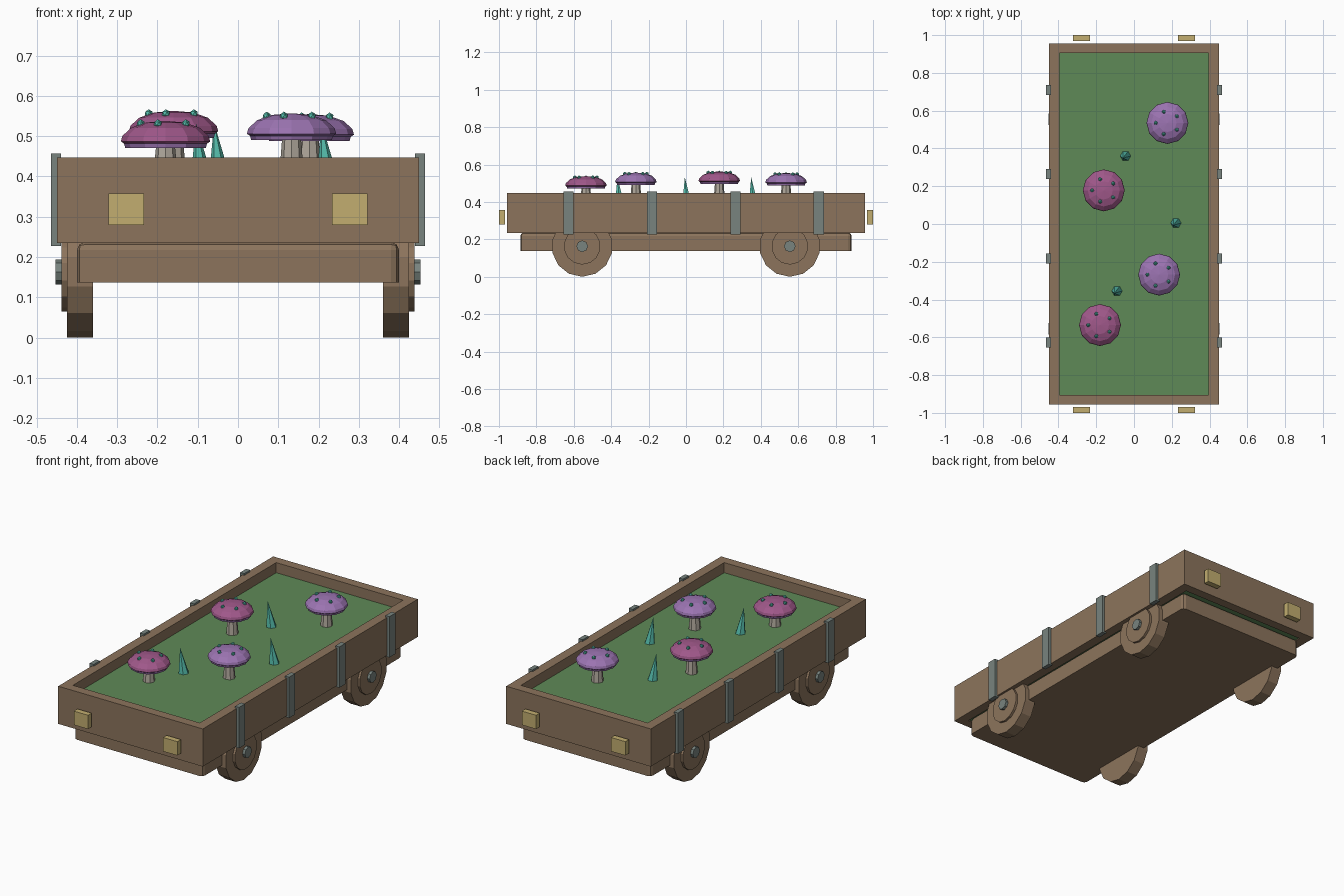
import bpy, bmesh, math
from mathutils import Matrix, Vector

if "Cube" in bpy.data.objects:
    bpy.data.objects.remove(bpy.data.objects["Cube"])


def material(name, hexcode):
    def lin(c):
        return c / 12.92 if c <= 0.04045 else ((c + 0.055) / 1.055) ** 2.4
    m = bpy.data.materials.new(name)
    rgb = [lin(int(hexcode[i:i + 2], 16) / 255) for i in (0, 2, 4)]
    m.diffuse_color = (*rgb, 1)
    m.use_nodes = True
    m.node_tree.nodes["Principled BSDF"].inputs["Base Color"].default_value = m.diffuse_color
    return m


WOOD = material("brown wood", "8c745c")
MOSS = material("moss green", "5f8a57")
IRON = material("grey iron", "78847f")
BRASS = material("pale brass", "c2ae70")
PINK = material("pink cap", "a0588a")
PURPLE = material("purple cap", "9c74b2")
STEM = material("pale stem", "b0a89c")
TEAL = material("teal glow", "55bdac")


def finish(bm, name, mat):
    bmesh.ops.recalc_face_normals(bm, faces=bm.faces)
    me = bpy.data.meshes.new(name)
    bm.to_mesh(me)
    bm.free()
    me.materials.append(mat)
    ob = bpy.data.objects.new(name, me)
    bpy.context.collection.objects.link(ob)
    return ob


def box_bm(lo, hi):
    bm = bmesh.new()
    bmesh.ops.create_cube(bm, size=1)
    lo, hi = Vector(lo), Vector(hi)
    for v in bm.verts:
        v.co = Vector([lo[i] + (v.co[i] + 0.5) * (hi[i] - lo[i]) for i in range(3)])
    return bm


def box(name, lo, hi, mat):
    return finish(box_bm(lo, hi), name, mat)


def lathe(name, profile, sides, mat, matrix):
    """Turn a (radius, height) profile around z; flat ends are capped."""
    bm = bmesh.new()
    rings = []
    for r, z in profile:
        n = sides if r > 0 else 1
        rings.append([bm.verts.new((r * math.cos(math.tau * i / n),
                                    r * math.sin(math.tau * i / n), z)) for i in range(n)])
    for a, b in zip(rings, rings[1:]):
        for i in range(sides):
            j = (i + 1) % sides
            quad = [a[i % len(a)], a[j % len(a)], b[j % len(b)], b[i % len(b)]]
            bm.faces.new(list(dict.fromkeys(quad)))
    for ring in (rings[0], rings[-1]):
        if len(ring) > 1:
            bm.faces.new(ring)
    bm.transform(matrix)
    return finish(bm, name, mat)


# tray: open rectangular frame, inner hole cut right through
bm = bmesh.new()
loops = []
for x, y in ((0.45, 0.956), (0.395, 0.904)):
    for z in (0.235, 0.447):
        loops.append([bm.verts.new((sx * x, sy * y, z))
                      for sx, sy in ((-1, -1), (1, -1), (1, 1), (-1, 1))])
for a, b in ((0, 1), (1, 3), (3, 2), (2, 0)):
    for i in range(4):
        j = (i + 1) % 4
        bm.faces.new((loops[a][i], loops[a][j], loops[b][j], loops[b][i]))
finish(bm, "tray_frame", WOOD)

# soil bed inside the frame
box("moss_bed", (-0.395, -0.904, 0.24), (0.395, 0.904, 0.39), MOSS)

# chassis with rounded corners, sharp along the bottom
bm = box_bm((-0.4, -0.886, 0.137), (0.4, 0.886, 0.237))
edges = [e for e in bm.edges if max(v.co.z for v in e.verts) > 0.2]
bmesh.ops.bevel(bm, geom=edges, offset=0.02, segments=2, profile=0.5, affect='EDGES')
finish(bm, "chassis", WOOD)

# wheels, rings and hubs
for side in (-1, 1):
    for y in (-0.555, 0.555):
        place = (Matrix.Translation((0, y, 0.163))
                 @ Matrix.Rotation(side * math.pi / 2, 4, 'Y'))
        if side < 0:
            place = place @ Matrix.Rotation(math.pi, 4, 'Z')
        lathe("wheel", [(0.163, 0.36), (0.163, 0.425)], 14, WOOD, place)
        lathe("wheel_ring", [(0.098, 0.42), (0.098, 0.438)], 14, WOOD, place)
        lathe("wheel_hub", [(0.031, 0.43), (0.031, 0.453)], 8, IRON, place)

# iron straps along both sides
for side in (-1, 1):
    for i in range(4):
        y = -0.628 + 0.446 * i
        xs = sorted((side * 0.44, side * 0.465))
        box("strap", (xs[0], y - 0.027, 0.227), (xs[1], y + 0.027, 0.457), IRON)

# brass blocks at both ends
for end in (-1, 1):
    ys = sorted((end * 0.968, end * 1.0))
    for x in (-0.278, 0.278):
        box("end_block", (x - 0.044, ys[0], 0.28), (x + 0.044, ys[1], 0.358), BRASS)

# mushrooms: stem, gills, cap and five glowing spots
GILLS = [(0.1, 0), (0.104, 0.014)]
CAP = [(0.102, 0.01), (0.111, 0.016), (0.107, 0.03), (0.085, 0.05), (0.048, 0.063), (0, 0.067)]
for x, y, z, mat in ((-0.18, -0.535, 0.471, PINK), (0.133, -0.268, 0.49, PURPLE),
                     (-0.16, 0.178, 0.496, PINK), (0.177, 0.535, 0.488, PURPLE)):
    at = Matrix.Translation((x, y, z))
    lathe("mushroom_stem", [(0.032, 0.385 - z), (0.023, 0.01)], 8, STEM, at)
    lathe("mushroom_gills", GILLS, 12, PURPLE, at)
    lathe("mushroom_cap", CAP, 12, mat, at)
    for i in range(5):
        a = math.pi + math.tau * i / 5
        bm = bmesh.new()
        bmesh.ops.create_icosphere(bm, subdivisions=1, radius=0.011)
        bm.transform(at @ Matrix.Translation((0.062 * math.cos(a), 0.062 * math.sin(a), 0.06)))
        finish(bm, "cap_spot", TEAL)

# leaning crystal spikes
for x, y in ((-0.09, -0.355), (0.222, 0.005), (-0.045, 0.36)):
    lean = Matrix.Identity(4)
    lean[0][2], lean[1][2] = -0.1, -0.08
    lathe("crystal", [(0.029, -0.005), (0, 0.142)], 6, TEAL,
          Matrix.Translation((x, y, 0.39)) @ lean)
